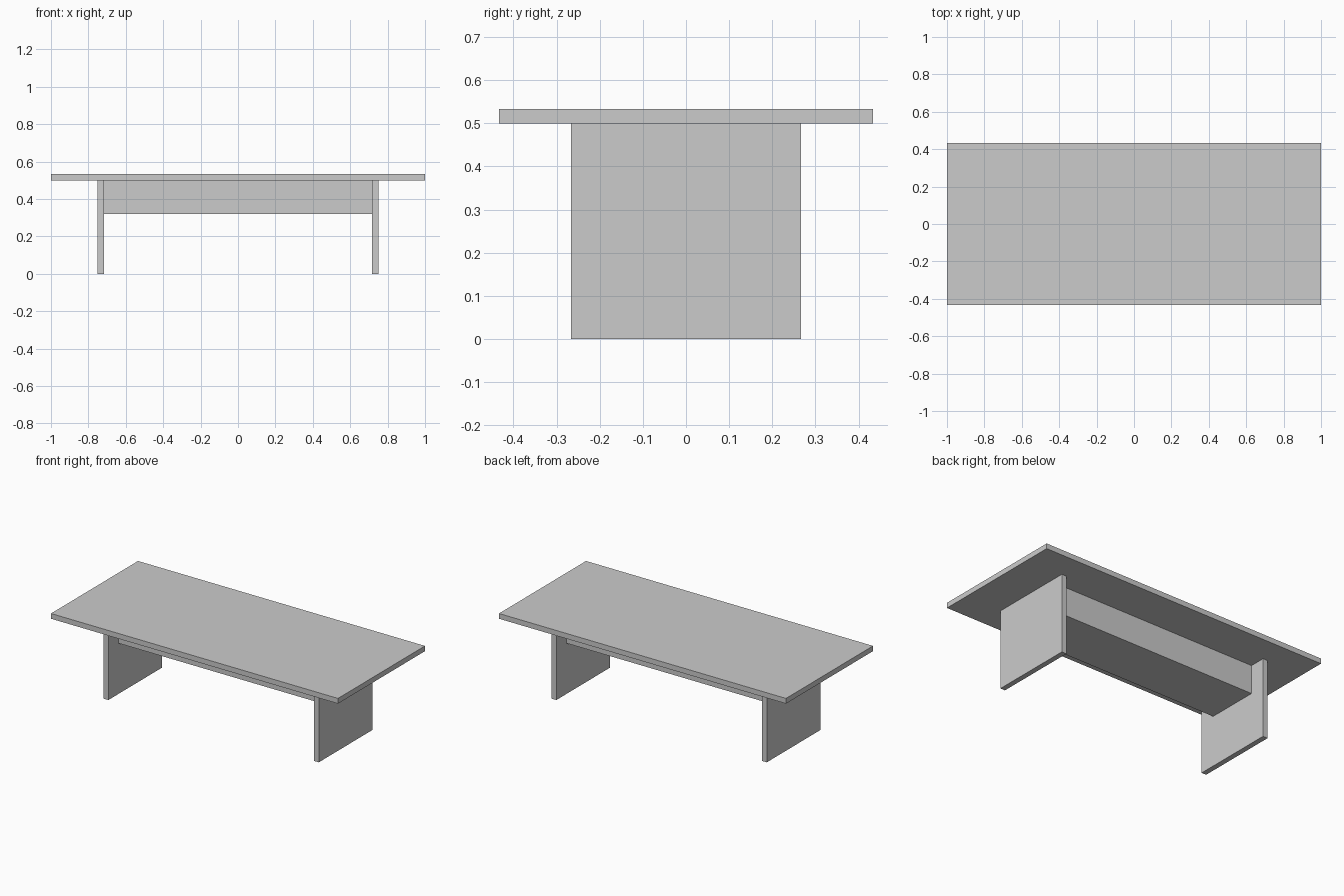
import bpy

# Remove the default cube
cube = bpy.data.objects.get("Cube")
if cube:
    bpy.data.objects.remove(cube, do_unlink=True)

# Single flat grey
GREY = (0.6, 0.6, 0.6, 1.0)
grey = bpy.data.materials.new("grey")
grey.use_nodes = True
grey.diffuse_color = GREY
grey.node_tree.nodes["Principled BSDF"].inputs["Base Color"].default_value = GREY

TOP_Z, LEG_H = 0.533, 0.5
LEG_OUT, LEG_IN = 0.75, 0.717


def box(name, low, high):
    """Axis-aligned board between two opposite corners."""
    centre = [(a + b) / 2 for a, b in zip(low, high)]
    bpy.ops.mesh.primitive_cube_add(size=1, location=centre)
    obj = bpy.context.object
    obj.name = name
    obj.scale = [b - a for a, b in zip(low, high)]
    bpy.ops.object.transform_apply(location=False, rotation=False, scale=True)
    obj.data.materials.append(grey)
    return obj


# Table top
box("table_top", (-1, -0.433, LEG_H), (1, 0.433, TOP_Z))

# Panel legs
for name, side in (("left_leg", 1), ("right_leg", -1)):
    x0, x1 = sorted((side * LEG_IN, side * LEG_OUT))
    box(name, (x0, -0.267, 0), (x1, 0.267, LEG_H))

# Deep box beam between the legs
box("under_beam", (-LEG_IN, -0.167, 0.32), (LEG_IN, 0.167, LEG_H))
